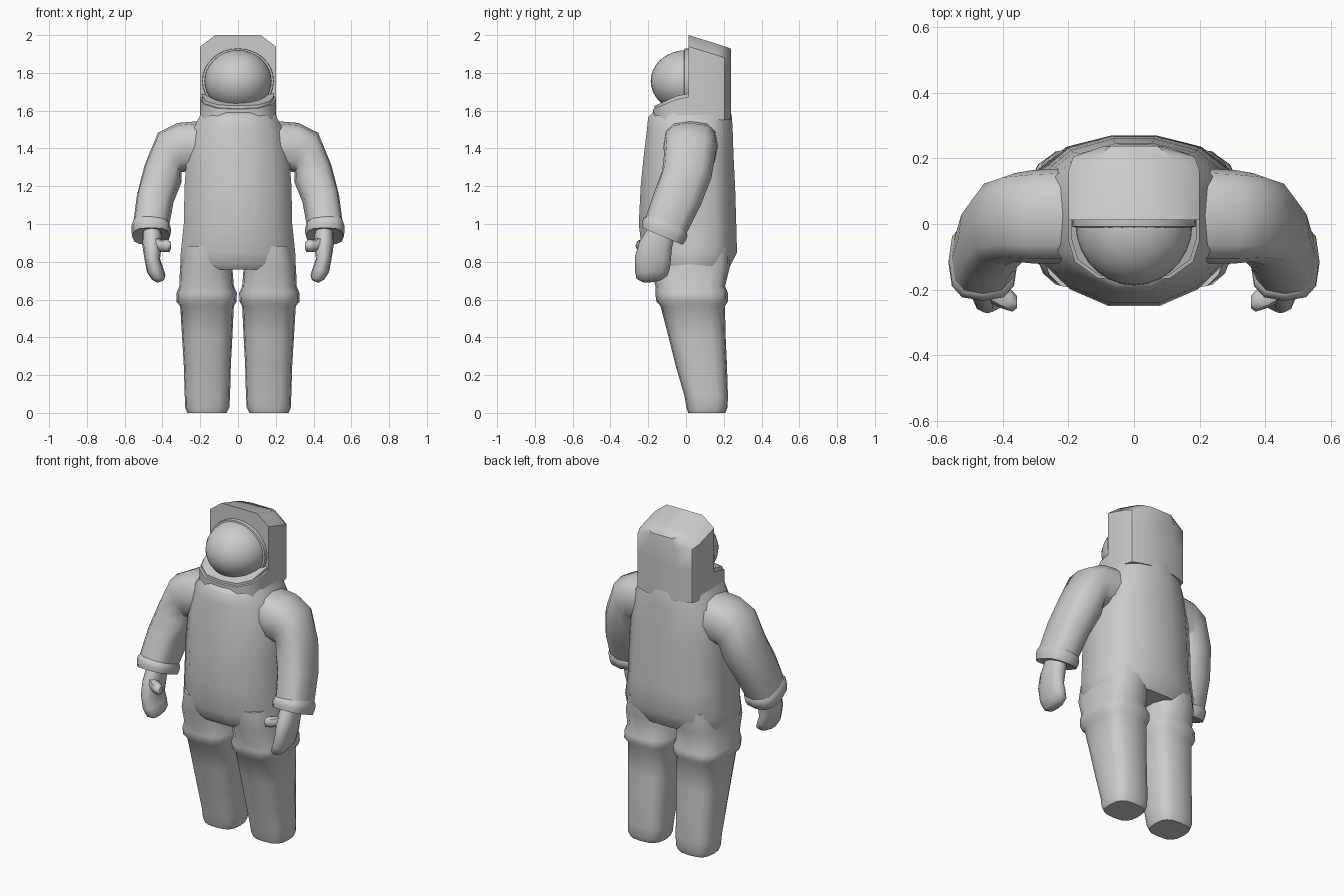
import bpy, bmesh, math
from mathutils import Vector

if "Cube" in bpy.data.objects:
    bpy.data.objects.remove(bpy.data.objects["Cube"])


def finish(name, bm, angle=50):
    bmesh.ops.recalc_face_normals(bm, faces=bm.faces)
    me = bpy.data.meshes.new(name)
    bm.to_mesh(me)
    bm.free()
    ob = bpy.data.objects.new(name, me)
    bpy.context.collection.objects.link(ob)
    bpy.ops.object.select_all(action='DESELECT')
    ob.select_set(True)
    bpy.context.view_layer.objects.active = ob
    bpy.ops.object.shade_smooth_by_angle(angle=math.radians(angle))
    return ob


def loft(name, rings, angle=50):
    """Skin a list of point rings and cap both ends."""
    bm = bmesh.new()
    vs = [[bm.verts.new(p) for p in r] for r in rings]
    n = len(vs[0])
    for a, b in zip(vs, vs[1:]):
        for i in range(n):
            j = (i + 1) % n
            bm.faces.new((a[i], a[j], b[j], b[i]))
    bm.faces.new(vs[0])
    bm.faces.new(vs[-1])
    return finish(name, bm, angle)


def oval(c, u, v, n=12, e=2.6):
    """Rounded-square ring around c with half axes u and v."""
    c, u, v = Vector(c), Vector(u), Vector(v)
    pts = []
    for i in range(n):
        t = 2 * math.pi * i / n
        co, si = math.cos(t), math.sin(t)
        pts.append(c + u * math.copysign(abs(co) ** (2 / e), co)
                   + v * math.copysign(abs(si) ** (2 / e), si))
    return pts


def flip(rings, s):
    return [[(p[0] * s, p[1], p[2]) for p in r] for r in rings]


# Torso: one bevelled outline scaled at each height (z, half width, front y, back y)
half = [(.27, -1), (.68, -.8), (1, -.45), (1, .05), (1, .55), (.68, .86), (.22, 1)]
outline = half + [(-x, y) for x, y in reversed(half)]
torso = []
for z, w, f, b in [(.76, .29, -.19, .225), (.79, .305, -.215, .24), (.85, .303, -.232, .27),
                   (1.0, .287, -.25, .266), (1.2, .283, -.24, .26), (1.35, .272, -.225, .252),
                   (1.5, .24, -.207, .247), (1.565, .205, -.2, .243), (1.59, .195, -.175, .238)]:
    m, h = (f + b) / 2, (b - f) / 2
    torso.append([(x * w, m + y * h, z) for x, y in outline])
loft("torso", torso)

# Helmet hood, lofted front to back with a top that slopes down
hood = []
for y, w, c, top in [(.012, .2, .12, 2.0), (.16, .2, .12, 1.955),
                     (.205, .185, .11, 1.94), (.238, .09, .07, 1.928)]:
    hood.append([(-w, y, 1.55), (w, y, 1.55), (w, y, 1.75), (w, y, top - .06), (c, y, top),
                 (-c, y, top), (-w, y, top - .06), (-w, y, 1.75)])
loft("helmet_hood", hood, 40)

# Collar and the thin lip on it, both with a top that slopes up to the hood
def collar(name, s, low, high):
    pts = [(.2, .08), (.2, -.05), (.18, -.115), (.11, -.165), (0, -.175)]
    pts = pts + [(-x, y) for x, y in reversed(pts[:-1])]
    slope = lambda y: 1.61 + (min(y, .01) + .17) * .42
    loft(name, [[(x * s, y * s, slope(y) + low if low > -.02 else 1.55) for x, y in pts],
                [(x * s, y * s, slope(y) + high) for x, y in pts]], 40)

collar("collar", 1.0, -1, 0)
collar("collar_lip", .95, -.01, .018)

# Visor dome and the rim where it meets the hood
bm = bmesh.new()
bmesh.ops.create_uvsphere(bm, u_segments=28, v_segments=18, radius=1)
for v in bm.verts:
    x, y, z = v.co
    v.co = (x * .178, y * .187, z * .163 + 1.757)
finish("visor", bm)
bm = bmesh.new()
grid = []
for i in range(32):
    t = 2 * math.pi * i / 32
    grid.append([bm.verts.new((math.cos(t) * (.18 + a), y, 1.757 + math.sin(t) * (.163 + a)))
                 for a, y in [(-.01, -.012), (.008, -.008), (.01, .02), (-.01, .02)]])
for i in range(32):
    a, b = grid[i], grid[(i + 1) % 32]
    for k in range(4):
        bm.faces.new((a[k], b[k], b[(k + 1) % 4], a[(k + 1) % 4]))
finish("visor_rim", bm)

# Leg with its knee cuff: z, inner x, outer x, front y, back y
leg = []
for z, a, b, f, k in [(.88, .03, .285, -.2, .235), (.77, .03, .307, -.195, .232),
                      (.67, .022, .311, -.16, .207), (.635, .006, .325, -.163, .222),
                      (.59, .008, .326, -.157, .222), (.565, .022, .306, -.135, .206),
                      (.4, .03, .296, -.092, .21), (.25, .038, .287, -.055, .217),
                      (.09, .042, .282, -.008, .222), (.03, .046, .28, .002, .22),
                      (0, .06, .268, .012, .208)]:
    leg.append(oval(((a + b) / 2, (f + k) / 2, z), ((b - a) / 2, 0, 0), (0, (k - f) / 2, 0), 16, 2.9))

# Arm sleeve: centre, front-to-back half axis, outward half axis
arm = [oval(*r, e=2.8) for r in [
    ((.2, .025, 1.415), (0, -.145, 0), (0, 0, .13)),
    ((.31, .022, 1.405), (0, -.142, 0), (.01, 0, .13)),
    ((.362, .02, 1.375), (0, -.135, .005), (.062, 0, .108)),
    ((.397, .005, 1.265), (0, -.13, .02), (.098, 0, .045)),
    ((.438, -.045, 1.135), (0, -.122, .038), (.097, 0, .018)),
    ((.46, -.105, .995), (0, -.107, .045), (.095, 0, .008))]]

# Wrist cuff, flared and open-looking at the hand end
cuff = [oval(*r, e=2.8) for r in [
    ((.46, -.1, 1.0), (0, -.104, .044), (.094, 0, .008)),
    ((.46, -.108, .985), (0, -.116, .049), (.104, 0, .006)),
    ((.46, -.118, .96), (0, -.116, .049), (.105, 0, .004)),
    ((.46, -.126, .935), (0, -.108, .045), (.1, 0, 0)),
    ((.46, -.126, .945), (0, -.085, .035), (.08, 0, 0))]]

# Mitten hand and thumb
hand = [oval(*r, e=2.3) for r in [
    ((.455, -.13, .96), (0, -.07, .02), (.05, 0, 0)),
    ((.455, -.16, .89), (0, -.085, .02), (.052, 0, 0)),
    ((.455, -.175, .82), (0, -.095, .01), (.042, 0, .005)),
    ((.44, -.178, .76), (0, -.093, -.005), (.042, 0, -.015)),
    ((.42, -.18, .718), (0, -.082, -.008), (.036, 0, -.012)),
    ((.41, -.18, .7), (0, -.05, -.006), (.02, 0, -.008))]]
thumb = [oval(*r, n=8, e=2.2) for r in [
    ((.45, -.19, .9), (0, -.045, 0), (0, 0, .04)),
    ((.4, -.22, .885), (0, -.038, 0), (.008, 0, .034)),
    ((.37, -.235, .885), (0, -.032, 0), (.006, 0, .034)),
    ((.356, -.238, .885), (0, -.018, 0), (0, 0, .02))]]

for side, s in (("left", 1), ("right", -1)):
    for part, rings in (("leg", leg), ("arm", arm), ("wrist_cuff", cuff),
                        ("hand", hand), ("thumb", thumb)):
        loft(f"{side}_{part}", flip(rings, s))
